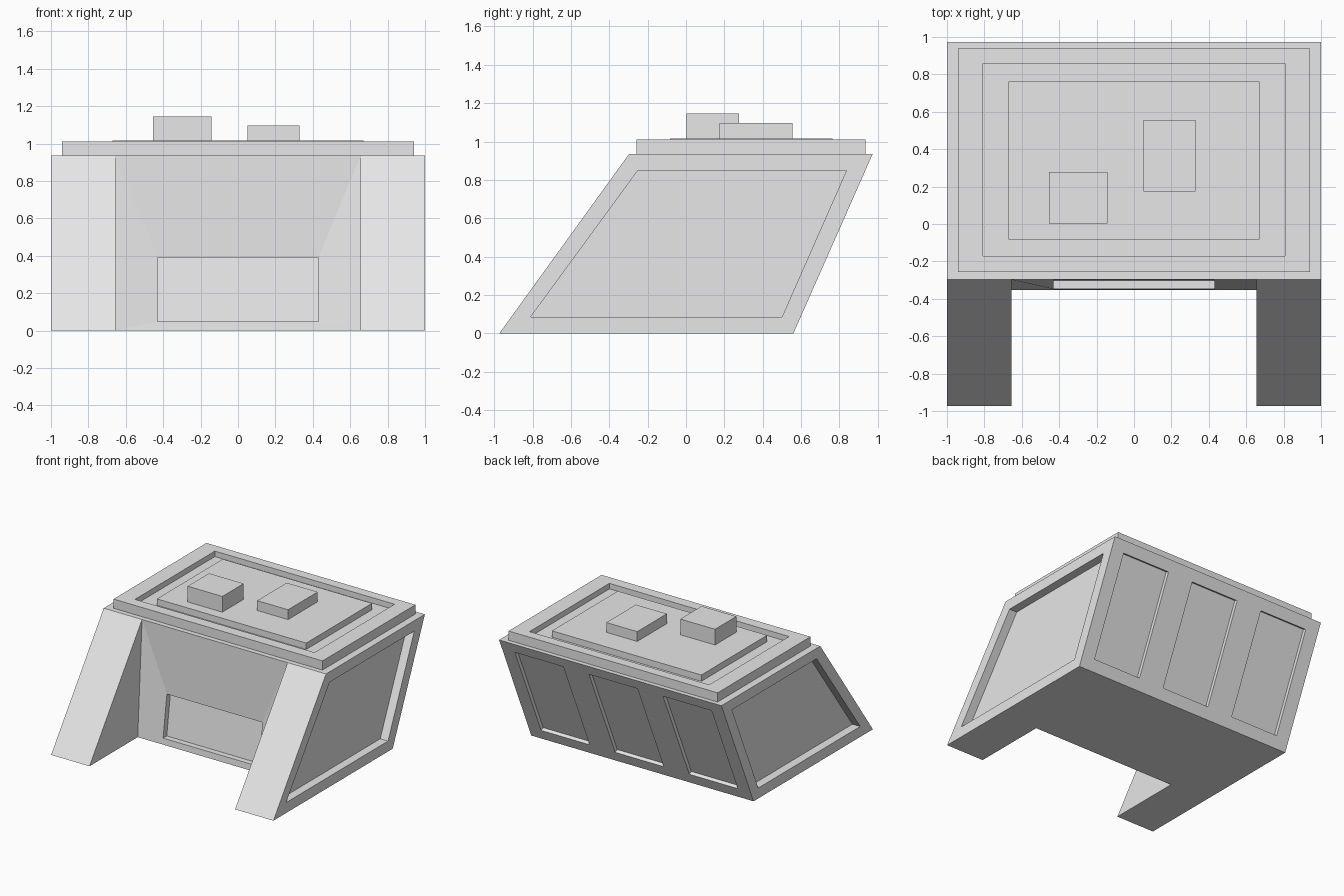
import bpy, bmesh
from mathutils import Vector

cube = bpy.data.objects.get("Cube")
if cube:
    bpy.data.objects.remove(cube, do_unlink=True)

grey = bpy.data.materials.new("light_grey")
grey.use_nodes = True
grey.diffuse_color = (0.8, 0.8, 0.8, 1)
grey.node_tree.nodes["Principled BSDF"].inputs["Base Color"].default_value = (0.8, 0.8, 0.8, 1)


def face(bm, pts):
    return bm.faces.new([bm.verts.new(p) for p in pts])


def ring(bm, outer, inner):
    """Frame of quads between two matching loops."""
    n = len(outer)
    for i in range(n):
        j = (i + 1) % n
        face(bm, [outer[i], outer[j], inner[j], inner[i]])


def recess(bm, outer, inner, offset):
    """Framed panel sunk by an offset vector."""
    sunk = [Vector(p) + Vector(offset) for p in inner]
    ring(bm, outer, inner)
    ring(bm, inner, sunk)
    face(bm, sunk)


def finish(bm, name):
    bmesh.ops.remove_doubles(bm, verts=bm.verts[:], dist=0.0005)
    bmesh.ops.recalc_face_normals(bm, faces=bm.faces[:])
    mesh = bpy.data.meshes.new(name)
    bm.to_mesh(mesh)
    bm.free()
    mesh.materials.append(grey)
    bpy.context.collection.objects.link(bpy.data.objects.new(name, mesh))


def rect(x0, x1, y0, y1, z):
    return [(x0, y0, z), (x1, y0, z), (x1, y1, z), (x0, y1, z)]


def box(name, x0, x1, y0, y1, z0, z1):
    bm = bmesh.new()
    low, high = rect(x0, x1, y0, y1, z0), rect(x0, x1, y0, y1, z1)
    ring(bm, low, high)
    face(bm, low)
    face(bm, high)
    finish(bm, name)


# Main dimensions of the slanted shell
TOP = 0.935
FRONT_LOW, FRONT_HIGH = -0.973, -0.297
BACK_LOW, BACK_HIGH = 0.56, 0.973
LEG, WALL_LOW = 0.655, -0.353
THIRD = 1 / 3


def back_point(x, z):
    return (x, BACK_LOW + (BACK_HIGH - BACK_LOW) * z / TOP, z)


bm = bmesh.new()
for s in (-1, 1):
    # Side wall with a sunken panel
    outer = [(s, FRONT_LOW, 0), (s, BACK_LOW, 0), (s, BACK_HIGH, TOP), (s, FRONT_HIGH, TOP)]
    inner = [(s, -0.81, 0.085), (s, 0.5, 0.085), (s, 0.837, 0.85), (s, -0.25, 0.85)]
    recess(bm, outer, inner, (-0.07 * s, 0, 0))
    # Sloping leg front and its inner cheek
    face(bm, [(s * LEG, FRONT_LOW, 0), (s, FRONT_LOW, 0), (s, FRONT_HIGH, TOP), (s * LEG, FRONT_HIGH, TOP)])
    face(bm, [(s * LEG, FRONT_LOW, 0), (s * LEG, WALL_LOW, 0), (s * LEG, FRONT_HIGH, TOP)])

# Back wall: three sunken panels
inward = Vector((0, -TOP, BACK_HIGH - BACK_LOW)).normalized() * 0.03
for c in (-2 * THIRD, 0, 2 * THIRD):
    def panel(w, z0, z1):
        return [back_point(c - w, z0), back_point(c + w, z0), back_point(c + w, z1), back_point(c - w, z1)]
    recess(bm, panel(THIRD, 0, TOP), panel(0.218, 0.087, 0.85), inward)

# Front wall between the legs, dished toward a low opening
outer = [(-LEG, WALL_LOW, 0), (LEG, WALL_LOW, 0), (LEG, FRONT_HIGH, TOP), (-LEG, FRONT_HIGH, TOP)]
inner = [(-0.43, -0.348, 0.05), (0.43, -0.348, 0.05), (0.43, -0.3, 0.39), (-0.43, -0.3, 0.39)]
recess(bm, outer, inner, (0, 0.047, 0))

# Underside and top closing faces
back_xs = (1, THIRD, -THIRD, -1)
face(bm, [(-1, FRONT_LOW, 0), (-LEG, FRONT_LOW, 0), (-LEG, WALL_LOW, 0), (LEG, WALL_LOW, 0),
          (LEG, FRONT_LOW, 0), (1, FRONT_LOW, 0)] + [back_point(x, 0) for x in back_xs])
face(bm, [(x, FRONT_HIGH, TOP) for x in (-1, -LEG, LEG, 1)] + [back_point(x, TOP) for x in back_xs])
finish(bm, "shell")

# Roof plate with a sunken tray
bm = bmesh.new()
low = rect(-0.94, 0.94, -0.257, 0.937, TOP)
high = rect(-0.94, 0.94, -0.257, 0.937, 1.01)
face(bm, low)
ring(bm, low, high)
recess(bm, high, rect(-0.808, 0.808, -0.17, 0.857, 1.01), (0, 0, -0.045))
finish(bm, "roof_plate")

# Raised platform and two roof units
box("roof_platform", -0.672, 0.672, -0.083, 0.763, 0.965, 1.017)
box("tall_roof_unit", -0.455, -0.143, 0.003, 0.277, 1.017, 1.145)
box("low_roof_unit", 0.05, 0.328, 0.175, 0.555, 1.017, 1.097)
